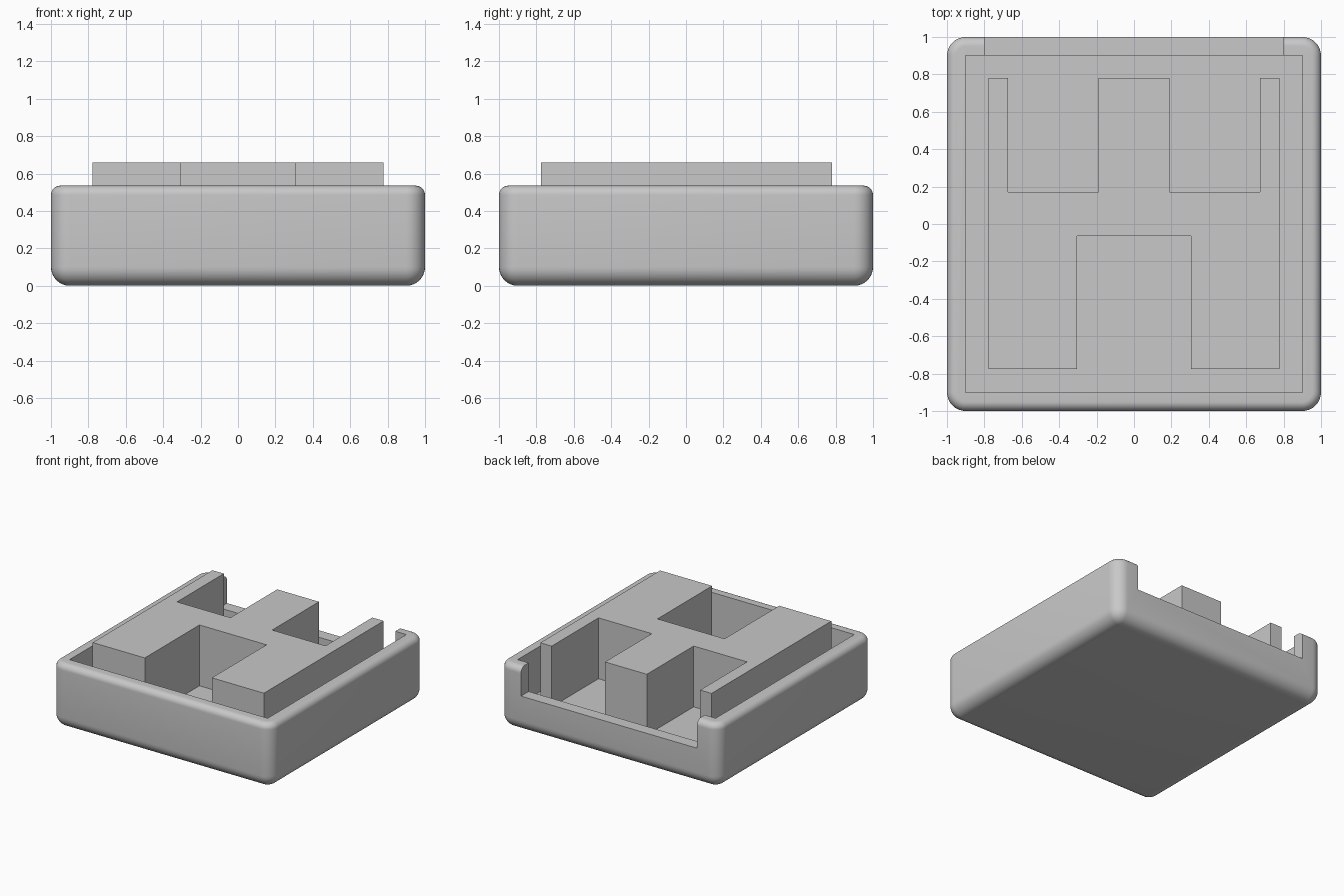
import bpy, bmesh
from math import sin, cos, pi

if "Cube" in bpy.data.objects:
    bpy.data.objects.remove(bpy.data.objects["Cube"])

RIM, FLOOR, NOTCH, TOP = 0.535, 0.16, 0.30, 0.66
STEPS = 8

grey = bpy.data.materials.new("light_grey")
grey.use_nodes = True
colour = (0.58, 0.58, 0.58, 1)
grey.diffuse_color = colour
grey.node_tree.nodes["Principled BSDF"].inputs["Base Color"].default_value = colour


def make_object(name, bm):
    bmesh.ops.recalc_face_normals(bm, faces=bm.faces)
    mesh = bpy.data.meshes.new(name)
    bm.to_mesh(mesh)
    bm.free()
    mesh.materials.append(grey)
    obj = bpy.data.objects.new(name, mesh)
    bpy.context.collection.objects.link(obj)
    return obj


def extrude_outline(name, outline, low, high):
    bm = bmesh.new()
    face = bm.faces.new([bm.verts.new((x, y, low)) for x, y in outline])
    side = bmesh.ops.extrude_face_region(bm, geom=[face])
    for v in side["geom"]:
        if isinstance(v, bmesh.types.BMVert):
            v.co.z = high
    return make_object(name, bm)


def box(name, x0, x1, y0, y1, z0, z1):
    return extrude_outline(name, [(x0, y0), (x1, y0), (x1, y1), (x0, y1)], z0, z1)


def rounded_square(bm, inset, z):
    """Ring of vertices whose corner radius shrinks with the inset."""
    radius = 0.101 - inset
    centre = 1 - inset - radius
    ring = []
    for corner, (sx, sy) in enumerate([(1, 1), (-1, 1), (-1, -1), (1, -1)]):
        for i in range(STEPS + 1):
            a = (corner + i / STEPS) * pi / 2
            ring.append(bm.verts.new((sx * centre + radius * cos(a),
                                      sy * centre + radius * sin(a), z)))
    return ring


# Tray body: rounded underside, straight walls, softly rounded rim
arc = [i / STEPS * pi / 2 for i in range(STEPS + 1)]
profile = [(0.1 * (1 - sin(a)), 0.1 * (1 - cos(a))) for a in arc]
profile += [(0.05 * (1 - cos(a)), RIM - 0.05 * (1 - sin(a))) for a in arc]
bm = bmesh.new()
rings = [rounded_square(bm, inset, z) for inset, z in profile]
for lower, upper in zip(rings, rings[1:]):
    for i in range(len(lower)):
        j = (i + 1) % len(lower)
        bm.faces.new((lower[i], lower[j], upper[j], upper[i]))
bm.faces.new(rings[0])
bm.faces.new(rings[-1])
tray = make_object("tray", bm)

# Hollow the tray and open the notch in its back wall
cutters = [box("cavity_cutter", -0.9, 0.9, -0.9, 0.9, FLOOR, 1),
           box("notch_cutter", -0.8, 0.8, 0.8, 1.2, NOTCH, 1)]
bpy.context.view_layer.objects.active = tray
for cutter in cutters:
    cutter.hide_render = True
    cut = tray.modifiers.new(cutter.name, "BOOLEAN")
    cut.operation = "DIFFERENCE"
    cut.solver = "EXACT"
    cut.object = cutter
    bpy.ops.object.modifier_apply(modifier=cut.name)
for cutter in cutters:
    bpy.data.objects.remove(cutter)

# Raised insert: one front recess and two back recesses, mirrored in x
half = [(0.305, -0.065), (0.305, -0.775), (0.778, -0.775), (0.778, 0.78),
        (0.675, 0.78), (0.675, 0.172), (0.19, 0.172), (0.19, 0.78)]
outline = half + [(-x, y) for x, y in reversed(half)]
insert = extrude_outline("raised_insert", outline, FLOOR - 0.01, TOP)

# Smooth the fillets, keep the cut edges crisp
bpy.ops.object.select_all(action="DESELECT")
tray.select_set(True)
bpy.context.view_layer.objects.active = tray
bpy.ops.object.shade_smooth_by_angle(angle=pi / 6)
